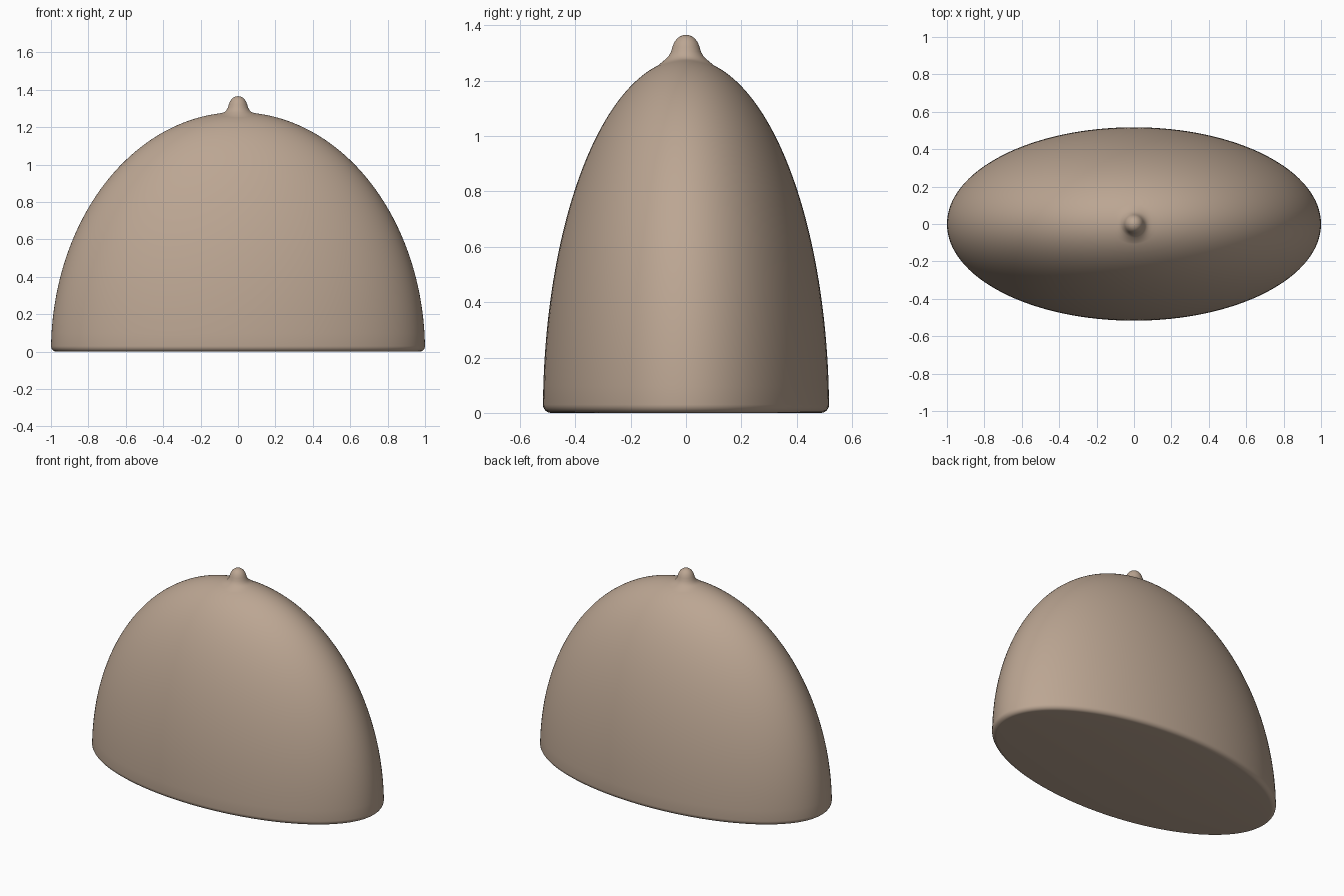
import bpy, bmesh
from math import sin, cos, pi, sqrt

if "Cube" in bpy.data.objects:
    bpy.data.objects.remove(bpy.data.objects["Cube"])

RX, RY, H, N = 1.0, 0.517, 1.28, 128


def dome_z(x, y):
    return H * sqrt(max(0.0, 1 - (x / RX) ** 2 - (y / RY) ** 2))


bm = bmesh.new()
rings = []


def ring(rx, ry, height):
    """Add an elliptical ring; height is a function of x and y."""
    verts = []
    for i in range(N):
        x, y = rx * cos(2 * pi * i / N), ry * sin(2 * pi * i / N)
        verts.append(bm.verts.new((x, y, height(x, y))))
    rings.append(verts)


# Rounded bottom edge
R = 0.03
for k in range(7):
    a = pi / 2 * k / 6
    inset = R * (1 - sin(a))
    ring(RX - inset, RY - inset, lambda x, y: R * (1 - cos(a)))

# Half-ellipsoid shell
STEPS = 40
for k in range(1, STEPS + 1):
    a = 0.045 + (1.266 - 0.045) * k / STEPS
    ring(RX * cos(a), RY * cos(a), lambda x, y: dome_z(x, y))

# Crown, changing from an oval to a circle around the knob
s = cos(1.266)
for k in range(1, 9):
    t = k / 8
    ring(RX * s * (1 - t) + 0.1 * t, RY * s * (1 - t) + 0.1 * t, dome_z)

# Knob: radius, height, share of that height against the dome surface
for r, z, w in [(0.085, 1.278, 0.4), (0.072, 1.283, 0.75), (0.062, 1.292, 0.93),
                (0.054, 1.305, 1), (0.049, 1.322, 1), (0.043, 1.338, 1),
                (0.033, 1.352, 1), (0.021, 1.361, 1), (0.010, 1.3645, 1)]:
    ring(r, r, lambda x, y: dome_z(x, y) * (1 - w) + z * w)
tip = bm.verts.new((0, 0, 1.366))

# Skin the rings and close both ends
for lo, hi in zip(rings, rings[1:]):
    for i in range(N):
        j = (i + 1) % N
        bm.faces.new((lo[i], lo[j], hi[j], hi[i]))
for i in range(N):
    bm.faces.new((rings[-1][i], rings[-1][(i + 1) % N], tip))
bm.faces.new(rings[0][::-1])
bmesh.ops.recalc_face_normals(bm, faces=bm.faces[:])

mesh = bpy.data.meshes.new("dome_with_knob")
bm.to_mesh(mesh)
bm.free()
dome = bpy.data.objects.new("dome_with_knob", mesh)
bpy.context.collection.objects.link(dome)
bpy.context.view_layer.objects.active = dome
dome.select_set(True)
bpy.ops.object.shade_smooth_by_angle()

# Warm clay colour
mat = bpy.data.materials.new("clay")
mat.diffuse_color = (0.50, 0.38, 0.29, 1)
mat.use_nodes = True
mat.node_tree.nodes["Principled BSDF"].inputs["Base Color"].default_value = mat.diffuse_color
mesh.materials.append(mat)
